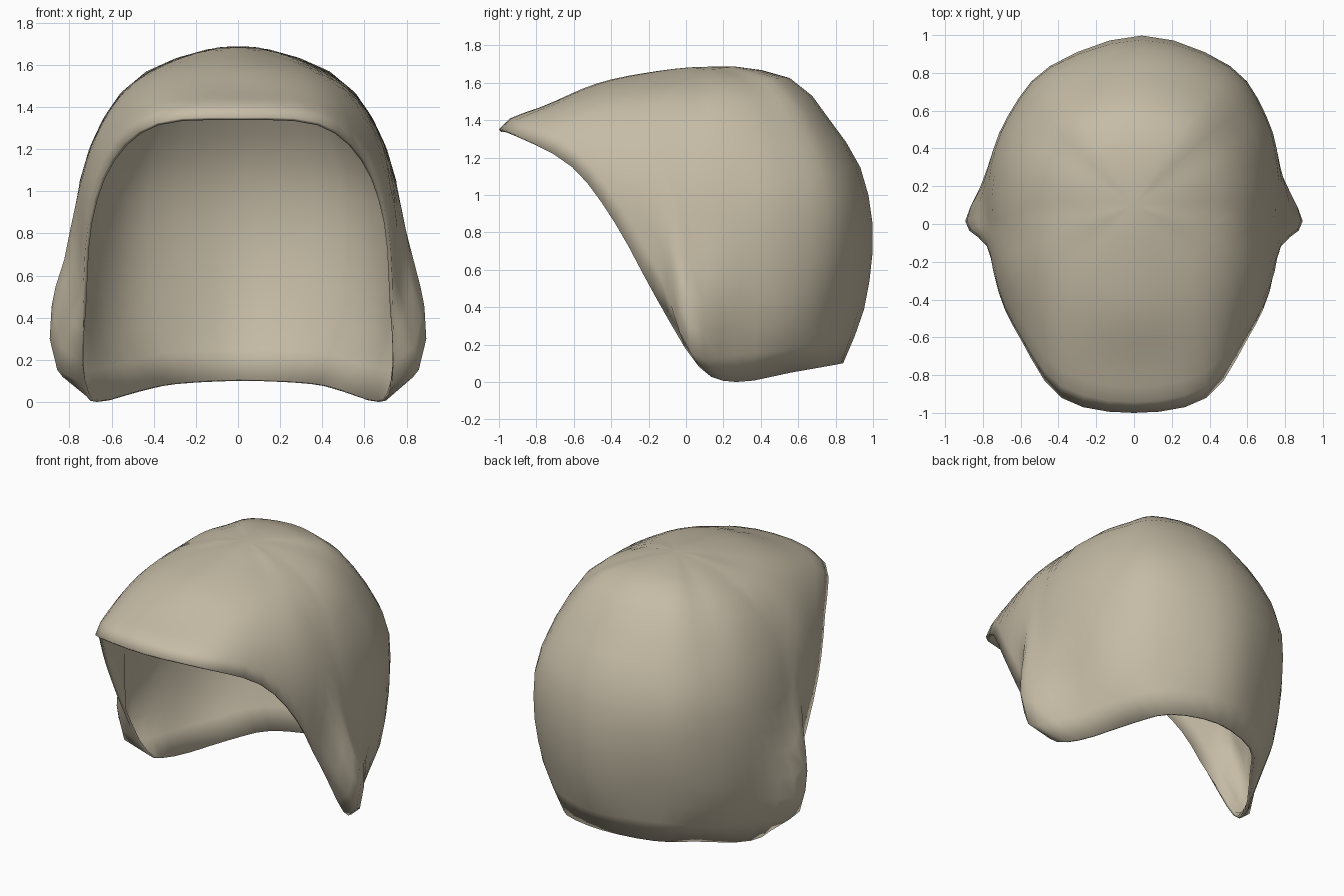
import bpy, bmesh
from mathutils import Vector

if "Cube" in bpy.data.objects:
    bpy.data.objects.remove(bpy.data.objects["Cube"])

LEVELS = 14      # steps from crown to rim
SPAN = 3         # steps between neighbouring ribs
CROWN = Vector((0, 0.1, 1.685))

# Ribs of the right half, each running from below the crown to the rim
front_ribs = [
    [(0, -.2, 1.655), (0, -.48, 1.595), (0, -.75, 1.48), (0, -.94, 1.41), (0, -1, 1.35)],
    [(.13, -.14, 1.65), (.26, -.4, 1.58), (.34, -.64, 1.485), (.385, -.86, 1.38), (.385, -.92, 1.325)],
    [(.22, -.08, 1.635), (.41, -.26, 1.55), (.53, -.43, 1.42), (.595, -.57, 1.25), (.6, -.61, 1.15)],
    [(.26, 0, 1.635), (.5, -.12, 1.51), (.655, -.24, 1.3), (.72, -.32, 1.05), (.71, -.38, .85)],
    [(.28, .06, 1.63), (.54, 0, 1.48), (.71, -.05, 1.18), (.785, -.1, .8), (.735, -.16, .45)],
]
back_ribs = [
    [(.28, .12, 1.635), (.55, .12, 1.475), (.725, .08, 1.15), (.785, .05, .8), (.81, .04, .65),
     (.885, .02, .45), (.875, .02, .18), (.73, .07, .08)],
    [(.27, .2, 1.64), (.52, .29, 1.49), (.715, .33, 1.1), (.775, .3, .65), (.75, .27, .25), (.67, .27, .0)],
    [(.22, .28, 1.65), (.43, .44, 1.515), (.64, .56, 1.1), (.685, .57, .7), (.63, .57, .3), (.48, .56, .05)],
    [(.14, .31, 1.67), (.29, .55, 1.57), (.45, .8, 1.12), (.475, .835, .75), (.435, .79, .4), (.32, .76, .085)],
    [(0, .33, 1.68), (0, .6, 1.6), (0, .79, 1.37), (0, .935, 1.14), (0, 1, .8), (0, .955, .4), (0, .84, .1)],
]


def spline(p0, p1, p2, p3, t):
    """Smooth curve between p1 and p2."""
    return 0.5 * (2 * p1 + (p2 - p0) * t + (2 * p0 - 5 * p1 + 4 * p2 - p3) * t * t
                  + (3 * p1 - p0 - 3 * p2 + p3) * t ** 3)


def resample(points):
    """Even spacing along a rib, leaving the crown level."""
    p = [CROWN] + [Vector(q) for q in points]
    before = 2 * p[0] - p[1]
    before.z = p[1].z
    p = [before] + p + [2 * p[-1] - p[-2]]
    dense = [spline(*p[i:i + 4], k / 12) for i in range(len(p) - 3) for k in range(12)] + [p[-2]]
    dist = [0.0]
    for a, b in zip(dense, dense[1:]):
        dist.append(dist[-1] + (b - a).length)
    out, j = [], 0
    for n in range(1, LEVELS):
        goal = dist[-1] * n / LEVELS
        while dist[j + 1] < goal:
            j += 1
        out.append(dense[j].lerp(dense[j + 1], (goal - dist[j]) / (dist[j + 1] - dist[j])))
    return out + [dense[-1]]


def mirrored(rib):
    return [Vector((-v.x, v.y, v.z)) for v in rib]


# Close the rib set all the way round, then blend between neighbours
half = [resample(r) for r in front_ribs + back_ribs]
ribs = half + [mirrored(r) for r in half[-2:0:-1]]
count = len(ribs)
columns = []
for i in range(count):
    four = [ribs[(i + k) % count] for k in (-1, 0, 1, 2)]
    for s in range(SPAN):
        columns.append([spline(*pts, s / SPAN) for pts in zip(*four)])

# Slight lean of the back of the skull to the right
for col in columns:
    for v in col:
        v.x += 0.06 * max(0, v.y - 0.3)

# Helmet shell with peaked brim, flared ears and open face
bm = bmesh.new()
top = bm.verts.new(CROWN)
grid = [[bm.verts.new(v) for v in col] for col in columns]
for i, a in enumerate(grid):
    b = grid[(i + 1) % len(grid)]
    bm.faces.new((top, a[0], b[0]))
    for k in range(LEVELS - 1):
        bm.faces.new((a[k], a[k + 1], b[k + 1], b[k]))
bmesh.ops.recalc_face_normals(bm, faces=bm.faces)
if sum(f.normal.dot(f.calc_center_median() - Vector((0, .1, .9))) for f in bm.faces) < 0:
    bmesh.ops.reverse_faces(bm, faces=bm.faces)
mesh = bpy.data.meshes.new("helmet_shell")
bm.to_mesh(mesh)
bm.free()
helmet = bpy.data.objects.new("helmet_shell", mesh)
bpy.context.collection.objects.link(helmet)

# Thin wall, grown inward
wall = helmet.modifiers.new("wall", 'SOLIDIFY')
wall.thickness = 0.018
wall.offset = -1

# Single stone-beige colour
beige = bpy.data.materials.new("stone_beige")
beige.diffuse_color = (0.56, 0.50, 0.38, 1)
beige.use_nodes = True
beige.node_tree.nodes["Principled BSDF"].inputs["Base Color"].default_value = beige.diffuse_color
mesh.materials.append(beige)

bpy.context.view_layer.objects.active = helmet
helmet.select_set(True)
bpy.ops.object.shade_smooth_by_angle(angle=1.0)
